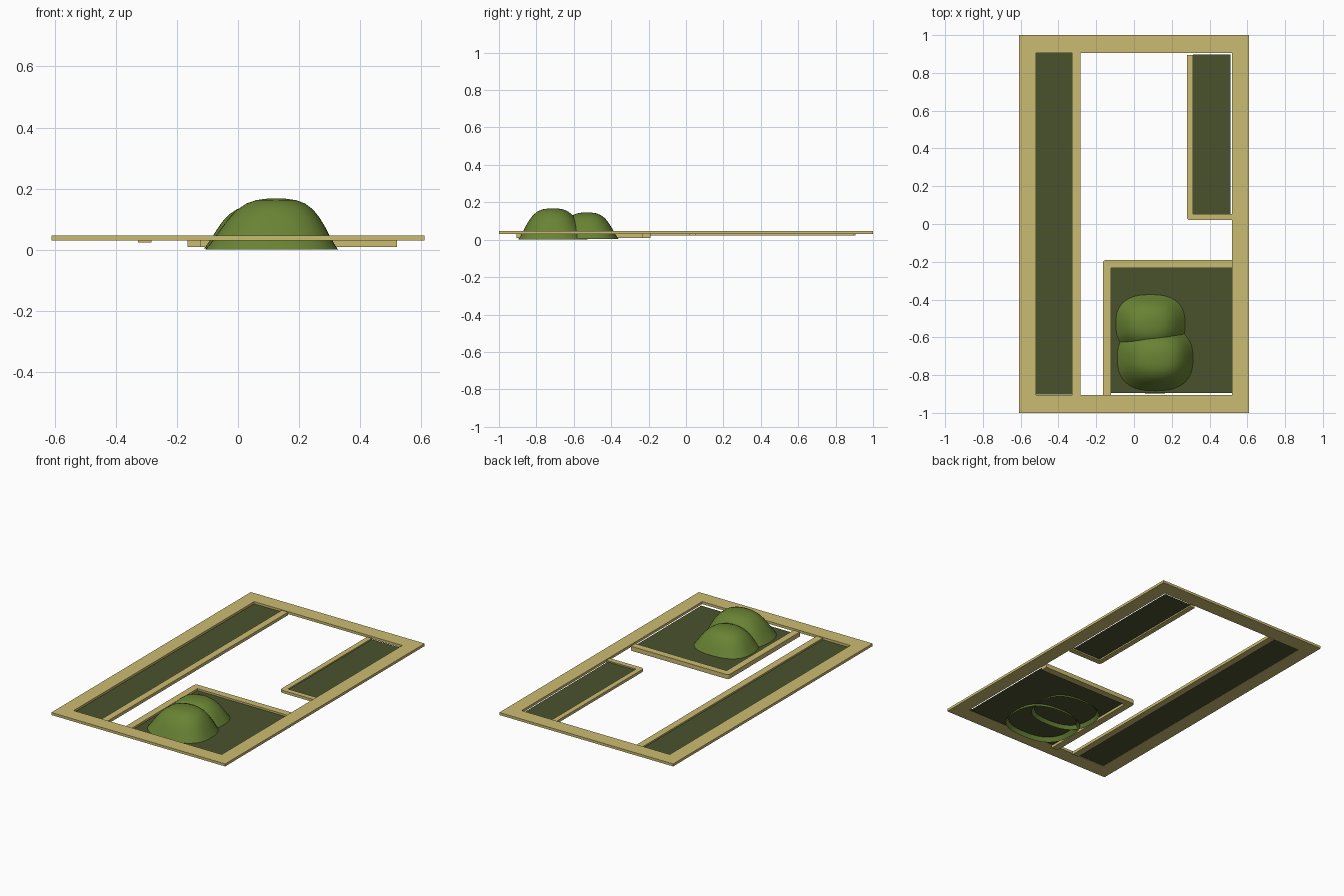
import bpy, bmesh, math

if "Cube" in bpy.data.objects:
    bpy.data.objects.remove(bpy.data.objects["Cube"])

def material(name, rgb):
    m = bpy.data.materials.new(name)
    m.diffuse_color = (*rgb, 1)
    m.use_nodes = True
    m.node_tree.nodes["Principled BSDF"].inputs["Base Color"].default_value = m.diffuse_color
    return m

STONE = material("sand_stone", (0.60, 0.50, 0.17))
SOIL = material("dark_grass", (0.068, 0.085, 0.026))
BUSH = material("mound_green", (0.140, 0.225, 0.034))

def finish(name, bm, mat):
    bmesh.ops.recalc_face_normals(bm, faces=bm.faces)
    me = bpy.data.meshes.new(name)
    bm.to_mesh(me)
    bm.free()
    me.materials.append(mat)
    ob = bpy.data.objects.new(name, me)
    bpy.context.collection.objects.link(ob)
    return ob

def slab(name, pts, z0, z1, mat):
    """Extruded flat outline."""
    bm = bmesh.new()
    f = bm.faces.new([bm.verts.new((x, y, z0)) for x, y in pts])
    r = bmesh.ops.extrude_face_region(bm, geom=[f])
    for v in r["geom"]:
        if isinstance(v, bmesh.types.BMVert):
            v.co.z = z1
    return finish(name, bm, mat)

def rect(x0, y0, x1, y1):
    return [(x0, y0), (x1, y0), (x1, y1), (x0, y1)]

def sheet(name, x0, y0, x1, y1, z):
    bm = bmesh.new()
    f = bm.faces.new([bm.verts.new((x, y, z)) for x, y in rect(x0, y0, x1, y1)])
    ob = finish(name, bm, SOIL)
    if ob.data.polygons[0].normal.z < 0:
        ob.data.flip_normals()
    return ob

def corner_kerb(name, x0, x1, ya, yb, w, z0, z1, r=0.018):
    """L-shaped kerb: long leg on x0 from ya, short leg on yb out to x1."""
    s = 1 if yb > ya else -1
    arc = [(x0 + r - r * math.cos(t), yb - s * (r - r * math.sin(t)))
           for t in (i * math.pi / 10 for i in range(6))]
    pts = [(x0, ya)] + arc + [(x1, yb), (x1, yb - s * w), (x0 + w, yb - s * w), (x0 + w, ya)]
    return slab(name, pts, z0, z1, STONE)

# outer border frame
bm = bmesh.new()
loops = []
for z in (0.030, 0.046):
    for w, h in ((0.61, 1.0), (0.52, 0.905)):
        loops.append([bm.verts.new((x, y, z)) for x, y in rect(-w, -h, w, h)])
lo_out, lo_in, hi_out, hi_in = loops
for a, b in ((lo_out, lo_in), (hi_out, hi_in), (lo_out, hi_out), (lo_in, hi_in)):
    for i in range(4):
        j = (i + 1) % 4
        bm.faces.new((a[i], a[j], b[j], b[i]))
finish("border_frame", bm, STONE)

# kerbs around the three beds
slab("left_bed_kerb", rect(-0.327, -0.905, -0.283, 0.905), 0.023, 0.042, STONE)
corner_kerb("back_bed_kerb", 0.28, 0.52, 0.895, 0.02, 0.033, 0.023, 0.040)
corner_kerb("mound_bed_kerb", -0.165, 0.52, -0.905, -0.19, 0.044, 0.008, 0.036)

# dark ground of each bed
sheet("left_bed_ground", -0.52, -0.903, -0.327, 0.905, 0.032)
sheet("back_bed_ground", 0.313, 0.053, 0.512, 0.898, 0.032)
sheet("mound_bed_ground", -0.121, -0.895, 0.52, -0.234, 0.024)

# rounded mounds: (radius fraction, height fraction) profile on a soft-square outline
PROFILE = [(1.0, 0.0), (0.94, 0.10), (0.87, 0.24), (0.78, 0.43), (0.68, 0.62), (0.57, 0.78),
           (0.44, 0.90), (0.30, 0.965), (0.15, 0.992)]

def mound(name, cx, cy, rx, ry, z0, h, peak_dx, n=48):
    bm = bmesh.new()
    rings = []
    for rf, hf in PROFILE:
        e = 2.0 + 0.6 * rf
        ring = []
        for i in range(n):
            t = 2 * math.pi * i / n
            c, s = math.cos(t), math.sin(t)
            k = (abs(c) ** e + abs(s) ** e) ** (-1 / e)
            ring.append(bm.verts.new((cx + peak_dx * hf + rx * rf * k * c,
                                      cy + ry * rf * k * s, z0 + h * hf)))
        rings.append(ring)
    top = bm.verts.new((cx + peak_dx, cy, z0 + h))
    for a, b in zip(rings, rings[1:]):
        for i in range(n):
            j = (i + 1) % n
            bm.faces.new((a[i], a[j], b[j], b[i]))
    for i in range(n):
        bm.faces.new((rings[-1][i], rings[-1][(i + 1) % n], top))
    ob = finish(name, bm, BUSH)
    for p in ob.data.polygons:
        p.use_smooth = True
    return ob

mound("front_mound", 0.110, -0.712, 0.218, 0.186, 0.0, 0.168, 0.015)
mound("back_mound", 0.088, -0.530, 0.200, 0.170, 0.003, 0.143, -0.005)
